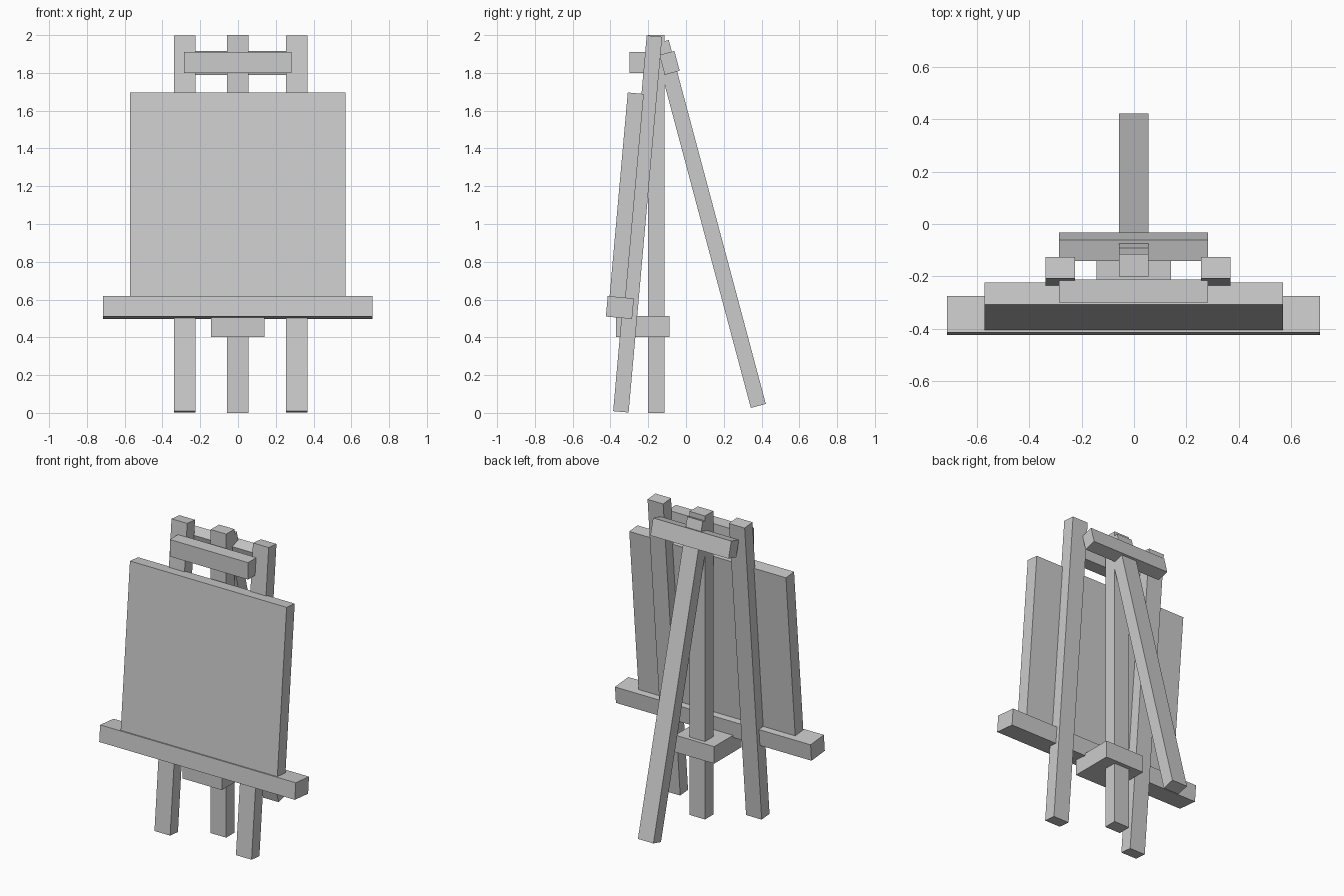
import bpy
from math import radians
from mathutils import Vector, Matrix

if "Cube" in bpy.data.objects:
    bpy.data.objects.remove(bpy.data.objects["Cube"])

LEAN = radians(-5.1)        # front frame leans back
BACK = radians(14.94)       # rear leg splays backwards


def box(name, x0, x1, y, z, depth, height, tilt=0.0):
    """Box spanning x0..x1, centred on (y, z), rotated about the x axis."""
    bpy.ops.mesh.primitive_cube_add(size=1)
    ob = bpy.context.object
    ob.name = name
    size = Matrix.Diagonal((x1 - x0, depth, height, 1))
    ob.data.transform(Matrix.Rotation(tilt, 4, 'X') @ size)
    ob.location = Vector(((x0 + x1) / 2, y, z))
    return ob


# Two leaning front legs
for side, x in (("left", -0.282), ("right", 0.312)):
    box("front_leg_" + side, x - 0.057, x + 0.057, -0.256, 1.0, 0.082, 1.997, LEAN)

# Upright centre post and splayed rear leg
box("centre_post", -0.058, 0.055, -0.158, 1.0, 0.086, 2.0)
box("rear_leg", -0.058, 0.055, 0.126, 1.0, 0.082, 1.994, BACK)

# Canvas board standing on the tray
box("canvas", -0.572, 0.57, -0.314, 1.153, 0.085, 1.083, LEAN)
box("tray", -0.715, 0.711, -0.350, 0.558, 0.139, 0.109, LEAN)

# Block tying the tray to the post
box("tray_bracket", -0.144, 0.141, -0.229, 0.457, 0.282, 0.112)

# Cross bars at the top, front and rear
box("front_crossbar", -0.287, 0.283, -0.256, 1.855, 0.088, 0.112)
box("rear_crossbar", -0.287, 0.283, -0.087, 1.853, 0.082, 0.109, BACK)
